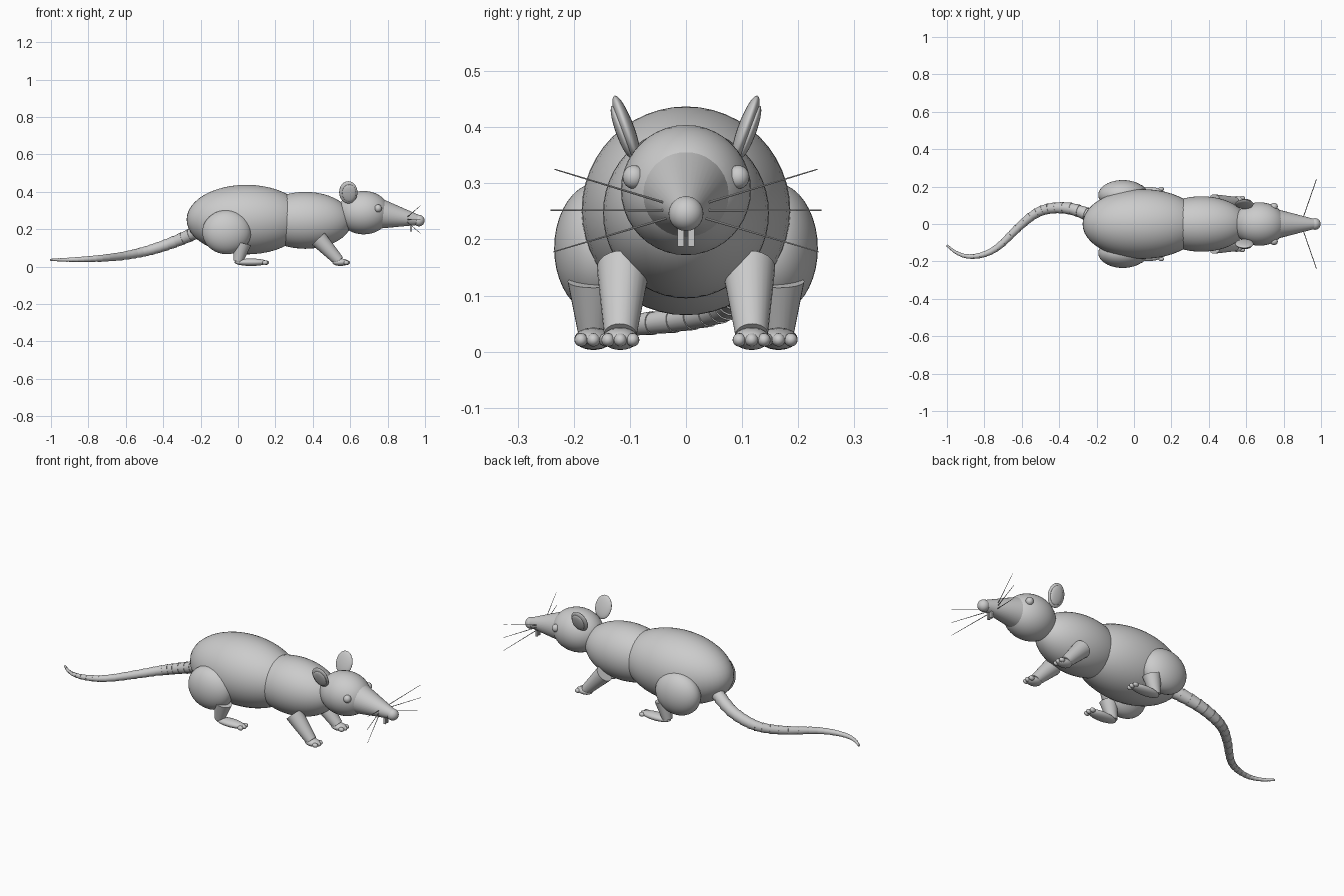
import bpy, bmesh, math
from mathutils import Vector, Matrix, Euler

if "Cube" in bpy.data.objects:
    bpy.data.objects.remove(bpy.data.objects["Cube"])


def finish(name, bm, angle=40):
    me = bpy.data.meshes.new(name)
    bm.to_mesh(me)
    bm.free()
    ob = bpy.data.objects.new(name, me)
    bpy.context.scene.collection.objects.link(ob)
    bpy.ops.object.select_all(action='DESELECT')
    ob.select_set(True)
    bpy.context.view_layer.objects.active = ob
    bpy.ops.object.shade_smooth_by_angle(angle=math.radians(angle))
    return ob


def add_ball(bm, c, r, rot=(0, 0, 0), seg=32):
    m = (Matrix.Translation(c) @ Euler([math.radians(a) for a in rot]).to_matrix().to_4x4()
         @ Matrix.Diagonal((*r, 1)))
    bmesh.ops.create_uvsphere(bm, u_segments=seg, v_segments=seg // 2, radius=1, matrix=m)


def add_frustum(bm, a, b, ra, rb, seg=24):
    a, b = Vector(a), Vector(b)
    d = b - a
    m = Matrix.Translation((a + b) / 2) @ d.to_track_quat('Z', 'Y').to_matrix().to_4x4()
    bmesh.ops.create_cone(bm, cap_ends=True, segments=seg, radius1=ra, radius2=rb,
                          depth=d.length, matrix=m)


def ball(name, c, r, rot=(0, 0, 0), seg=32):
    bm = bmesh.new()
    add_ball(bm, c, r, rot, seg)
    return finish(name, bm)


def frustum(name, a, b, ra, rb, seg=24):
    bm = bmesh.new()
    add_frustum(bm, a, b, ra, rb, seg)
    return finish(name, bm)


def foot(name, c, r, toe_x, s):
    # flat paw with three round toes
    bm = bmesh.new()
    add_ball(bm, c, r, seg=24)
    for dy in (-0.022, 0, 0.022):
        add_ball(bm, (toe_x - abs(dy) * 0.2, c[1] + s * dy, 0.021), (0.016, 0.012, 0.012), seg=16)
    finish(name, bm)


# Body masses and head
ball("rump", (0.045, 0, 0.251), (0.32, 0.186, 0.186), seg=48)
ball("chest", (0.36, 0, 0.247), (0.25, 0.148, 0.152), seg=48)
ball("head", (0.672, 0, 0.288), (0.14, 0.116, 0.116), seg=40)
frustum("snout", (0.765, 0, 0.281), (0.968, 0, 0.248), 0.079, 0.026, 40)
ball("nose", (0.967, 0, 0.246), (0.031, 0.031, 0.031))

# Paired parts
for s, side in ((1, "left"), (-1, "right")):
    ball(f"eye_{side}", (0.749, s * 0.093, 0.311), (0.02, 0.02, 0.021), seg=24)
    ball(f"ear_{side}", (0.59, s * 0.106, 0.397), (0.049, 0.014, 0.063), (s * -20, 0, 0))
    ball(f"inner_ear_{side}", (0.594, s * 0.115, 0.392), (0.037, 0.010, 0.049), (s * -20, 0, 0))

    bm = bmesh.new()
    bmesh.ops.create_cube(bm, size=1, matrix=Matrix.Translation((0.925, s * 0.0095, 0.207))
                          @ Matrix.Diagonal((0.012, 0.012, 0.04, 1)))
    finish(f"tooth_{side}", bm)

    bm = bmesh.new()
    for z0, z1, y1 in ((0.267, 0.325, 0.234), (0.252, 0.252, 0.241), (0.235, 0.178, 0.236)):
        add_frustum(bm, (0.903, s * 0.03, z0 - (z1 - z0) * 0.07), (0.975, s * y1, z1),
                    0.0022, 0.001, 8)
    finish(f"whiskers_{side}", bm)

    # Front limb
    frustum(f"front_leg_{side}", (0.43, s * 0.112, 0.148), (0.54, s * 0.117, 0.03), 0.047, 0.029)
    foot(f"front_paw_{side}", (0.548, s * 0.117, 0.023), (0.044, 0.032, 0.02), 0.583, s)

    # Hind limb
    ball(f"thigh_{side}", (-0.06, s * 0.155, 0.184), (0.131, 0.08, 0.118), seg=40)
    frustum(f"hind_leg_{side}", (0.025, s * 0.165, 0.125), (0.0, s * 0.165, 0.026), 0.046, 0.026)
    foot(f"hind_foot_{side}", (0.07, s * 0.165, 0.023), (0.09, 0.034, 0.02), 0.15, s)

# Ringed tail: tapering, overlapping segments along a smooth path
path = [Vector(p) for p in (
    (-0.16, 0.0, 0.215), (-0.24, 0.048, 0.175), (-0.345, 0.083, 0.13), (-0.45, 0.083, 0.094),
    (-0.53, 0.054, 0.073), (-0.62, -0.02, 0.056), (-0.72, -0.118, 0.045), (-0.80, -0.162, 0.04),
    (-0.88, -0.174, 0.037), (-0.945, -0.156, 0.036), (-1.0, -0.115, 0.036))]
pts = [2 * path[0] - path[1]] + path + [2 * path[-1] - path[-2]]


def on_path(t):
    i = min(int(t), len(path) - 2)
    u = t - i
    a, b, c, d = pts[i:i + 4]
    return 0.5 * (2 * b + (c - a) * u + (2 * a - 5 * b + 4 * c - d) * u * u
                  + (3 * b - a - 3 * c + d) * u ** 3)


bm = bmesh.new()
n = 26
for i in range(n):
    t0, t1 = i / n, (i + 1) / n
    a, b = on_path(t0 * 10), on_path(t1 * 10)
    add_frustum(bm, a, b + (b - a) * 0.08, 0.039 - 0.033 * t0, (0.039 - 0.033 * t1) * 0.9, 20)
finish("tail", bm)
